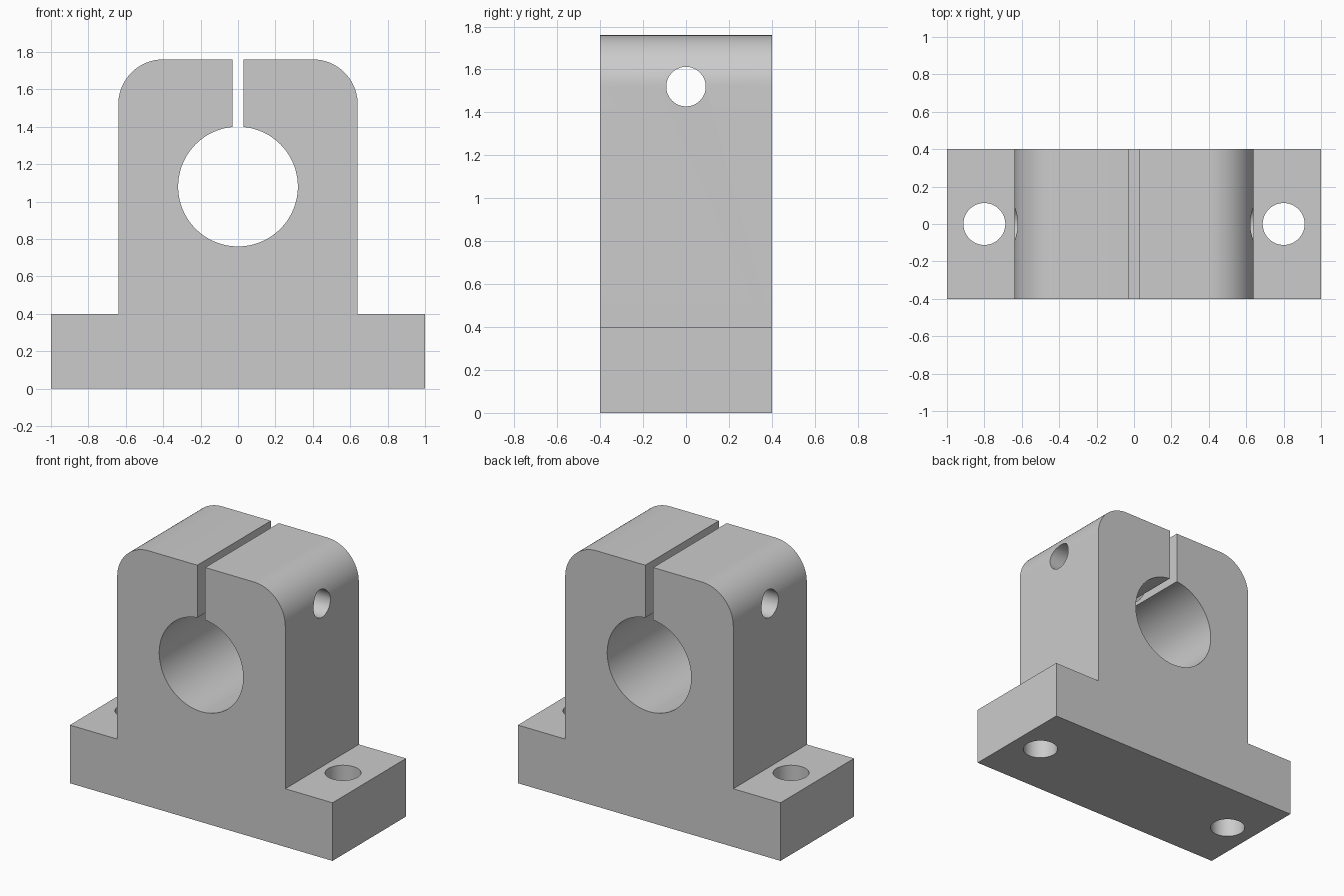
import bpy
import bmesh
from math import asin, cos, sin, pi, radians
from mathutils import Matrix

cube = bpy.data.objects.get("Cube")
if cube:
    bpy.data.objects.remove(cube, do_unlink=True)

# Main dimensions
DEPTH = 0.8
BASE_HALF, BASE_H = 1.0, 0.4
BODY_HALF, TOP = 0.64, 1.76
CORNER_R = 0.24
BORE_Z, BORE_R = 1.08, 0.32
SLOT_HALF = 0.03

# Plain grey metal
grey = bpy.data.materials.new("grey metal")
grey.use_nodes = True
colour = (0.6, 0.6, 0.6, 1)
grey.diffuse_color = colour
grey.node_tree.nodes["Principled BSDF"].inputs["Base Color"].default_value = colour


def arc(cx, cz, r, start, end, steps):
    """Points along a circular arc in the front plane."""
    angles = [start + (end - start) * i / steps for i in range(steps + 1)]
    return [(cx + r * cos(a), cz + r * sin(a)) for a in angles]


def drill(target, name, radius, length, matrix):
    """Cut a round hole through the target."""
    bm = bmesh.new()
    bmesh.ops.create_cone(bm, cap_ends=True, segments=64, radius1=radius,
                          radius2=radius, depth=length, matrix=matrix)
    mesh = bpy.data.meshes.new(name)
    bm.to_mesh(mesh)
    bm.free()
    mesh.materials.append(grey)
    cutter = bpy.data.objects.new(name, mesh)
    cutter.hide_render = True
    bpy.context.collection.objects.link(cutter)
    mod = target.modifiers.new(name, "BOOLEAN")
    mod.operation = "DIFFERENCE"
    mod.solver = "EXACT"
    mod.object = cutter
    bpy.context.view_layer.objects.active = target
    bpy.ops.object.modifier_apply(modifier=mod.name)
    bpy.data.objects.remove(cutter, do_unlink=True)


# Right half outline: flanged foot, upright, rounded shoulder, clamp slot
half = [(BASE_HALF, 0), (BASE_HALF, BASE_H), (BODY_HALF, BASE_H)]
half += arc(BODY_HALF - CORNER_R, TOP - CORNER_R, CORNER_R, 0, pi / 2, 20)
half.append((SLOT_HALF, TOP))

# The bore opens into the slot, so the whole outline is one closed loop
gap = asin(SLOT_HALF / BORE_R)
bore = arc(0, BORE_Z, BORE_R, pi / 2 - gap, -3 * pi / 2 + gap, 96)
outline = half + bore + [(-x, z) for x, z in reversed(half)]

bm = bmesh.new()
face = bm.faces.new([bm.verts.new((x, -DEPTH / 2, z)) for x, z in outline])
side = bmesh.ops.extrude_face_region(bm, geom=[face])["geom"]
bmesh.ops.translate(bm, vec=(0, DEPTH, 0),
                    verts=[v for v in side if isinstance(v, bmesh.types.BMVert)])
bmesh.ops.recalc_face_normals(bm, faces=bm.faces)
mesh = bpy.data.meshes.new("shaft_support_block")
bm.to_mesh(mesh)
bm.free()
mesh.materials.append(grey)
block = bpy.data.objects.new("shaft_support_block", mesh)
bpy.context.collection.objects.link(block)

# Mounting holes in the foot
for s in (-1, 1):
    drill(block, "mounting_hole", 0.112, 1,
          Matrix.Translation((s * 0.8, 0, BASE_H / 2)))

# Clamp screw hole across the slot
drill(block, "clamp_screw_hole", 0.092, 3,
      Matrix.Translation((0, 0, TOP - CORNER_R)) @ Matrix.Rotation(pi / 2, 4, "Y"))

# Smooth curved walls, crisp edges
bpy.ops.object.select_all(action="DESELECT")
block.select_set(True)
bpy.context.view_layer.objects.active = block
bpy.ops.object.shade_smooth_by_angle(angle=radians(30))
